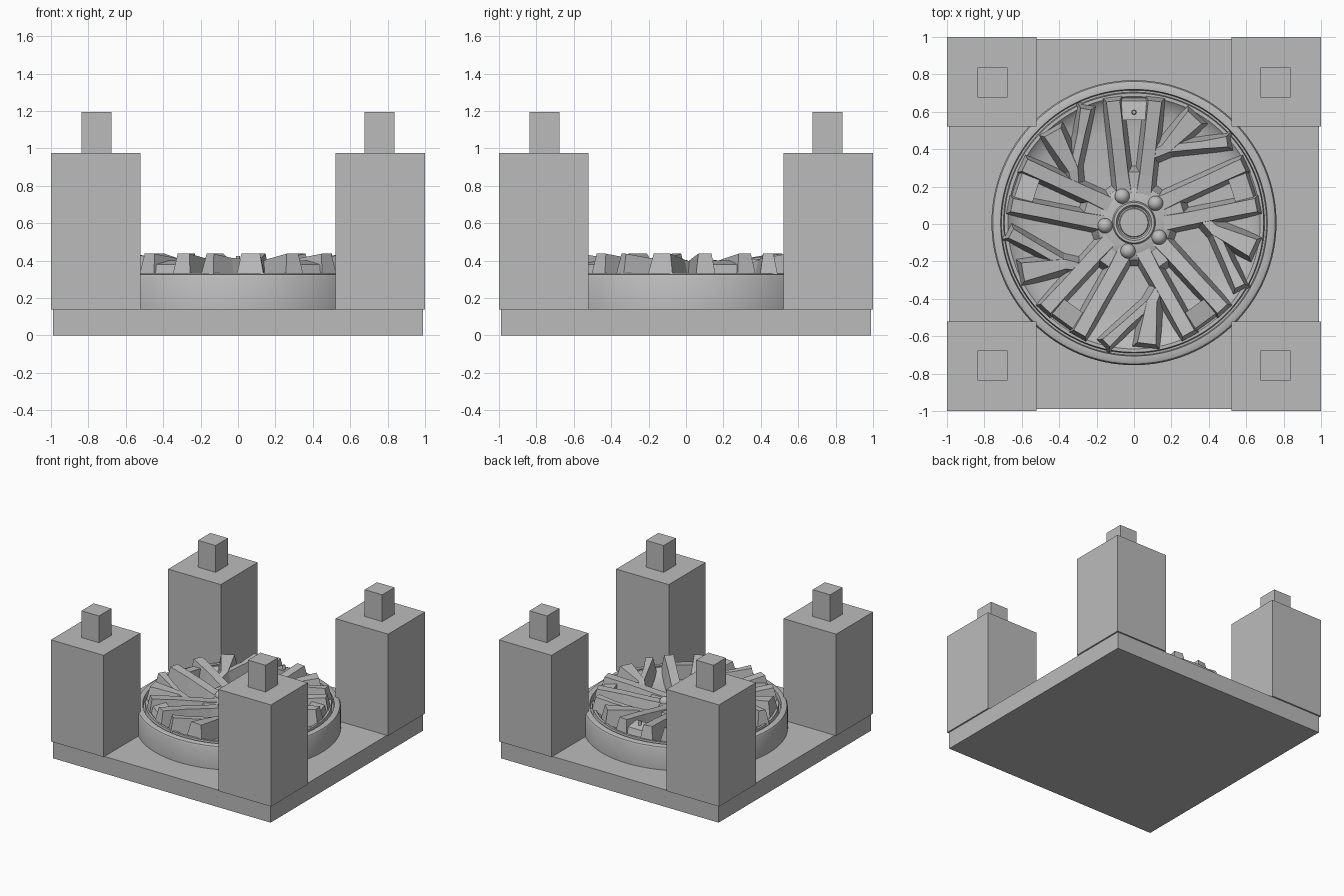
import bpy, bmesh, math
from mathutils import Vector, Matrix

if "Cube" in bpy.data.objects:
    bpy.data.objects.remove(bpy.data.objects["Cube"], do_unlink=True)

grey = bpy.data.materials.new("plain grey")
grey.use_nodes = True
grey.diffuse_color = (0.5, 0.5, 0.5, 1)
grey.node_tree.nodes["Principled BSDF"].inputs["Base Color"].default_value = (0.5, 0.5, 0.5, 1)

CENTRE = Vector((0.0, 0.007, 0))
FLOOR = 0.265


def finish(name, bm, smooth=None):
    bmesh.ops.recalc_face_normals(bm, faces=bm.faces)
    mesh = bpy.data.meshes.new(name)
    bm.to_mesh(mesh)
    bm.free()
    mesh.materials.append(grey)
    obj = bpy.data.objects.new(name, mesh)
    bpy.context.collection.objects.link(obj)
    if smooth:
        bpy.ops.object.select_all(action='DESELECT')
        obj.select_set(True)
        bpy.context.view_layer.objects.active = obj
        bpy.ops.object.shade_smooth_by_angle(angle=math.radians(smooth))
    return obj


def box(name, lo, hi):
    bm = bmesh.new()
    size = Vector(hi) - Vector(lo)
    mid = (Vector(hi) + Vector(lo)) / 2
    bmesh.ops.create_cube(bm, size=1, matrix=Matrix.Translation(mid) @ Matrix.Diagonal((*size, 1)))
    return finish(name, bm)


def lathe(name, profile, steps=128):
    bm = bmesh.new()
    verts = [bm.verts.new((r, 0, z)) for r, z in profile]
    edges = [bm.edges.new(pair) for pair in zip(verts, verts[1:])]
    bmesh.ops.spin(bm, geom=verts + edges, cent=(0, 0, 0), axis=(0, 0, 1),
                   angle=math.tau, steps=steps)
    bmesh.ops.remove_doubles(bm, verts=bm.verts, dist=0.0005)
    obj = finish(name, bm, 30)
    obj.location = CENTRE
    return obj


def ridge(bm, path, turn, slope):
    """Bar with sloped sides; path holds (along, across, height, half width)."""
    pts = [Vector(p[:2]) for p in path]
    rows = []
    for i, (x, y, z, w) in enumerate(path):
        d = (pts[min(i + 1, len(pts) - 1)] - pts[max(i - 1, 0)]).normalized()
        side = Vector((-d.y, d.x))
        end = d * (0.035 if i == len(path) - 1 else 0)
        row = [(pts[i] + end + side * (w + slope), FLOOR), (pts[i] + side * w, z),
               (pts[i] - side * w, z), (pts[i] + end - side * (w + slope), FLOOR)]
        spin = Matrix.Rotation(turn, 3, 'Z')
        rows.append([bm.verts.new(spin @ Vector((p.x, p.y, h))) for p, h in row])
    for a, b in zip(rows, rows[1:]):
        for k in range(4):
            n = (k + 1) % 4
            bm.faces.new((a[k], a[n], b[n], b[k]))
    bm.faces.new(rows[0])
    bm.faces.new(rows[-1])


# Mould base with corner posts and locating pegs
box("base_plate", (-0.988, -0.988, 0), (0.988, 0.988, 0.14))
for sx, xname in ((1, "left"), (-1, "right")):
    for sy, yname in ((1, "back"), (-1, "front")):
        for part, a, b, z0, z1 in (("post", 0.522, 1, 0.14, 0.975), ("peg", 0.677, 0.837, 0.975, 1.195)):
            xs, ys = sorted((sx * a, sx * b)), sorted((sy * a, sy * b))
            box(f"{yname}_{xname}_{part}", (xs[0], ys[0], z0), (xs[1], ys[1], z1))

# Round drum with groove and shallow dish
lathe("drum", [(0.762, 0.14), (0.762, 0.31), (0.755, 0.325), (0.745, 0.33), (0.713, 0.33),
               (0.708, 0.295), (0.698, 0.295), (0.693, 0.335), (0.675, 0.335), (0.655, 0.315),
               (0.6, 0.29), (0.5, 0.275), (0, 0.27)])

# Twin spokes, each a pair of prongs around a narrow slot
bm = bmesh.new()
for k in range(5):
    turn = math.radians(90 + 72 * k)
    for s in (1, -1):
        ridge(bm, [(0.1, s * 0.045, 0.355, 0.04), (0.25, s * 0.065, 0.375, 0.035),
                   (0.45, s * 0.088, 0.41, 0.034), (0.65, s * 0.112, 0.437, 0.036)], turn, 0.026)
    ridge(bm, [(0.55, 0, 0.40, 0.06), (0.65, 0, 0.38, 0.08)], turn, 0.02)
    ridge(bm, [(0.1, 0, 0.355, 0.07), (0.27, 0, 0.365, 0.06)], turn, 0.02)
finish("twin_spokes", bm)


# Forked branches leaning between the spokes
def polar(r, deg):
    return r * math.cos(math.radians(deg)), r * math.sin(math.radians(deg))


bm = bmesh.new()
for k in range(5):
    turn = math.radians(54 + 72 * k)
    fork = polar(0.43, 13)
    ridge(bm, [(*polar(0.38, 20), 0.39, 0.02), (*fork, 0.405, 0.026),
               (*polar(0.65, 6), 0.437, 0.05)], turn, 0.035)
    ridge(bm, [(*fork, 0.40, 0.02), (*polar(0.55, -5), 0.415, 0.02),
               (*polar(0.66, -13), 0.437, 0.028)], turn, 0.03)
finish("forked_branches", bm)

# Hub with centre cap
lathe("hub", [(0.235, 0.265), (0.2, 0.35), (0.185, 0.36), (0.115, 0.365), (0.108, 0.385),
              (0.095, 0.385), (0.085, 0.37), (0.078, 0.37), (0.074, 0.378), (0, 0.38)], 64)

# Lug nuts
bm = bmesh.new()
for k in range(5):
    x, y = polar(0.155, 42 + 72 * k)
    bmesh.ops.create_uvsphere(bm, u_segments=20, v_segments=12, radius=0.04,
                              matrix=Matrix.Translation((x, y, 0.365)))
finish("lug_nuts", bm, 40).location = CENTRE

# Valve stub near the rim
bm = bmesh.new()
bmesh.ops.create_cone(bm, cap_ends=True, segments=16, radius1=0.014, radius2=0.01, depth=0.05,
                      matrix=Matrix.Translation((0, 0.59, 0.40)))
finish("valve", bm, 40).location = CENTRE

for name in ("twin_spokes", "forked_branches"):
    bpy.data.objects[name].location = CENTRE
